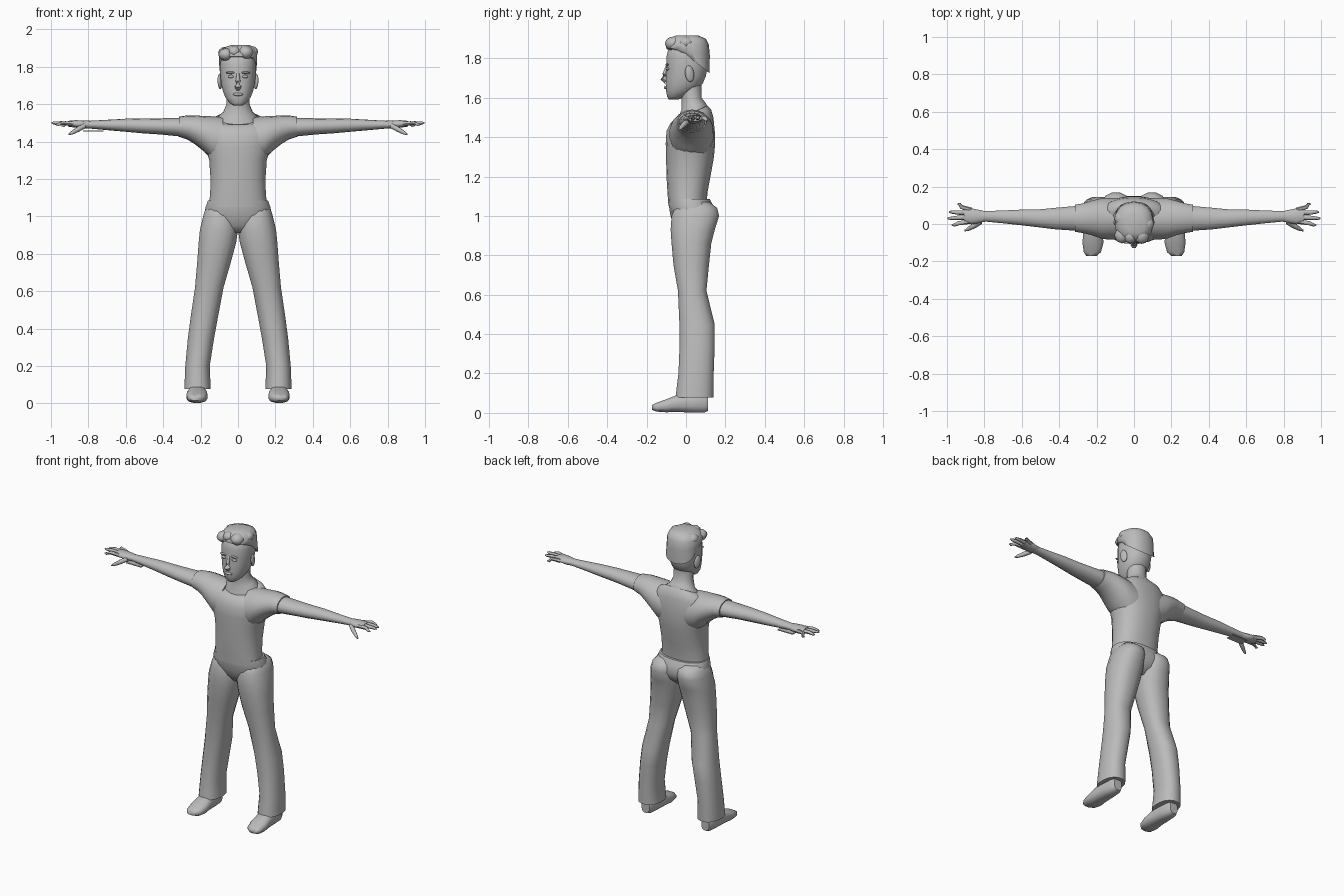
import bpy, math
from mathutils import Vector

mat = bpy.data.materials.new("plain grey")
mat.diffuse_color = (0.5, 0.5, 0.5, 1)


def make(name, verts, faces, angle=60):
    me = bpy.data.meshes.new(name)
    me.from_pydata(verts, [], faces)
    me.materials.append(mat)
    ob = bpy.data.objects.new(name, me)
    bpy.context.collection.objects.link(ob)
    bpy.ops.object.select_all(action='DESELECT')
    bpy.context.view_layer.objects.active = ob
    ob.select_set(True)
    bpy.ops.object.mode_set(mode='EDIT')
    bpy.ops.mesh.select_all(action='SELECT')
    bpy.ops.mesh.normals_make_consistent(inside=False)
    bpy.ops.object.mode_set(mode='OBJECT')
    bpy.ops.object.shade_smooth_by_angle(angle=math.radians(angle))
    return ob


def bridge(n, count):
    faces = [(r * n + i, r * n + (i + 1) % n, (r + 1) * n + (i + 1) % n, (r + 1) * n + i)
             for r in range(count - 1) for i in range(n)]
    return faces + [tuple(range(n)), tuple(range((count - 1) * n, count * n))]


# Skin rounded sections (position, u_min, u_max, v_min, v_max, tilt) along an axis
def loft(name, axis, rings, n=16, power=2.0, side=1):
    verts = []
    for ring in rings:
        p, u0, u1, v0, v1 = ring[:5]
        tilt = ring[5] if len(ring) > 5 else 0
        for i in range(n):
            a = 2 * math.pi * (i + 0.5) / n
            c, s = math.cos(a), math.sin(a)
            c = math.copysign(abs(c) ** (2 / power), c)
            s = math.copysign(abs(s) ** (2 / power), s)
            u, v = (u0 + u1) / 2 + c * (u1 - u0) / 2, (v0 + v1) / 2 + s * (v1 - v0) / 2
            q = p + tilt * s
            x, y, z = {'z': (u, v, q), 'x': (q, u, v), 'y': (u, q, v)}[axis]
            verts.append((x * side, y, z))
    return make(name, verts, bridge(n, len(rings)))


# Tapered tube through points with a radius each
def tube(name, points, side=1, n=6):
    pts = [Vector(p[:3]) for p in points]
    verts = []
    for i, p in enumerate(pts):
        d = pts[min(i + 1, len(pts) - 1)] - pts[max(i - 1, 0)]
        rot = d.to_track_quat('Z', 'Y')
        for k in range(n):
            a = 2 * math.pi * k / n
            v = p + rot @ Vector((math.cos(a), math.sin(a), 0)) * points[i][3]
            verts.append((v.x * side, v.y, v.z))
    return make(name, verts, bridge(n, len(pts)))


def blob(name, loc, size, rot=(0, 0, 0), seg=12, rings=8):
    bpy.ops.mesh.primitive_uv_sphere_add(segments=seg, ring_count=rings, location=loc, rotation=rot)
    ob = bpy.context.object
    ob.name, ob.scale = name, size
    ob.data.materials.append(mat)
    bpy.ops.object.shade_smooth()
    return ob


# Shirt body, with the neckline lower at the front
loft("shirt", 'z', [
    (1.05, -.158, .158, -.09, .105), (1.12, -.15, .15, -.095, .11),
    (1.2, -.148, .148, -.1, .125), (1.3, -.155, .155, -.102, .143),
    (1.37, -.175, .175, -.104, .149), (1.43, -.19, .19, -.1, .147),
    (1.485, -.185, .185, -.08, .14, .015), (1.515, -.15, .15, -.06, .128, .025),
    (1.525, -.115, .115, -.047, .11, .035)], n=24, power=2.3)

# Neck
loft("neck", 'z', [
    (1.47, -.12, .12, -.055, .115, .03), (1.525, -.112, .112, -.045, .11, .035),
    (1.555, -.08, .08, -.025, .1, .02), (1.6, -.063, .063, -.025, .08),
    (1.66, -.062, .062, -.035, .08), (1.72, -.06, .06, -.04, .08)])

# Head with a narrowing jaw
loft("head", 'z', [
    (1.592, -.025, .025, -.088, -.035), (1.605, -.045, .045, -.096, -.005),
    (1.635, -.068, .068, -.102, .045), (1.67, -.082, .082, -.104, .085),
    (1.71, -.091, .091, -.103, .102), (1.76, -.096, .096, -.1, .112),
    (1.81, -.097, .097, -.1, .115), (1.85, -.09, .09, -.09, .105),
    (1.885, -.06, .06, -.06, .08)], n=20, power=2.2)
tube("nose", [(0, -.095, 1.765, .008), (0, -.108, 1.72, .013), (0, -.114, 1.695, .018),
              (0, -.1, 1.682, .014)])
blob("mouth", (0, -.1, 1.652), (.027, .012, .009))
for s in (-1, 1):
    blob("eye", (s * .038, -.093, 1.747), (.017, .01, .008))
    blob("eyebrow", (s * .04, -.096, 1.768), (.025, .008, .006))
    blob("ear", (s * .096, .018, 1.722), (.012, .024, .042), (.15, 0, s * .3))

# Hair: a cap tilted up at the hairline, plus loose tufts
loft("hair", 'z', [
    (1.78, -.098, .098, -.02, .119, -.055), (1.835, -.104, .104, -.1, .121, -.02),
    (1.87, -.103, .103, -.1, .116), (1.9, -.085, .092, -.08, .1),
    (1.917, -.035, .06, -.05, .06)], n=18, power=2.3)
for x, y, z, r in ((-.065, -.06, 1.865, .04), (-.02, -.065, 1.88, .036), (.04, -.06, 1.875, .043),
                   (.072, 0, 1.88, .036), (-.07, .03, 1.875, .036)):
    blob("hair_tuft", (x, y, z), (r, r * 1.1, r * .85), seg=8, rings=6)

# Trouser seat
loft("trouser_seat", 'z', [
    (.91, -.06, .06, -.03, .08), (.95, -.13, .13, -.06, .125), (1.0, -.175, .175, -.08, .15),
    (1.05, -.175, .175, -.088, .14), (1.085, -.162, .162, -.092, .122)], n=20, power=2.3)

for s in (-1, 1):
    # Trouser leg, flared towards the hem
    loft("trouser_leg", 'z', [
        (.078, .145, .288, -.055, .14), (.2, .15, .283, -.04, .142), (.34, .128, .27, -.034, .147),
        (.45, .108, .256, -.035, .147), (.62, .076, .231, -.042, .105),
        (.75, .038, .22, -.065, .118), (.86, .008, .212, -.075, .13), (.93, -.002, .205, -.08, .148),
        (1.0, .004, .188, -.075, .17), (1.04, .01, .176, -.06, .16), (1.07, .03, .15, -.02, .12)],
        power=2.3, side=s)

    # Shoe with a rounded toe
    loft("shoe", 'y', [
        (-.172, .2, .255, .015, .04), (-.15, .175, .27, .006, .052), (-.1, .162, .277, .002, .07),
        (-.05, .165, .273, .004, .09), (.03, .172, .265, 0, .1), (.09, .178, .26, 0, .1),
        (.112, .19, .248, .008, .09)], n=12, power=2.6, side=s)

    # Sleeve, deep at the armpit
    loft("sleeve", 'x', [
        (.08, -.085, .14, 1.27, 1.53), (.14, -.085, .142, 1.3, 1.535), (.18, -.078, .138, 1.345, 1.536),
        (.23, -.06, .125, 1.385, 1.54), (.27, -.05, .112, 1.41, 1.54),
        (.315, -.043, .104, 1.425, 1.533)], side=s, n=18)

    # Bare arm
    loft("arm", 'x', [
        (.25, -.035, .1, 1.42, 1.53), (.32, -.037, .097, 1.428, 1.526), (.42, -.03, .088, 1.438, 1.524),
        (.5, -.02, .08, 1.443, 1.524), (.6, -.008, .078, 1.452, 1.522), (.7, .003, .073, 1.461, 1.516),
        (.79, .012, .07, 1.469, 1.511), (.83, .008, .073, 1.468, 1.512)], n=14, side=s)

    # Hand: palm, four fingers and a drooping thumb
    loft("palm", 'x', [
        (.79, .014, .068, 1.472, 1.51), (.83, .003, .078, 1.468, 1.513), (.87, -.004, .086, 1.474, 1.514),
        (.91, .006, .082, 1.48, 1.51)], n=10, side=s)
    for y0, x1, y1, z1 in ((.075, .945, .107, 1.485), (.058, .99, .064, 1.495),
                           (.036, .998, .03, 1.5), (.014, .975, -.006, 1.49)):
        tube("finger", [(.87, y0, 1.493, .013), ((.9 + x1) / 2, (y0 + y1) / 2, 1.499, .011),
                        (x1 - .012, y1, z1, .008), (x1, y1, z1, .003)], s)
    tube("thumb", [(.82, .012, 1.485, .014), (.855, -.01, 1.465, .014), (.888, -.028, 1.446, .01),
                   (.905, -.036, 1.437, .004)], s)

# Thin flap under one wrist
bpy.ops.mesh.primitive_cube_add(size=1, location=(-.775, .04, 1.457))
flap = bpy.context.object
flap.name, flap.scale = "wrist_flap", (.11, .055, .006)
flap.data.materials.append(mat)
